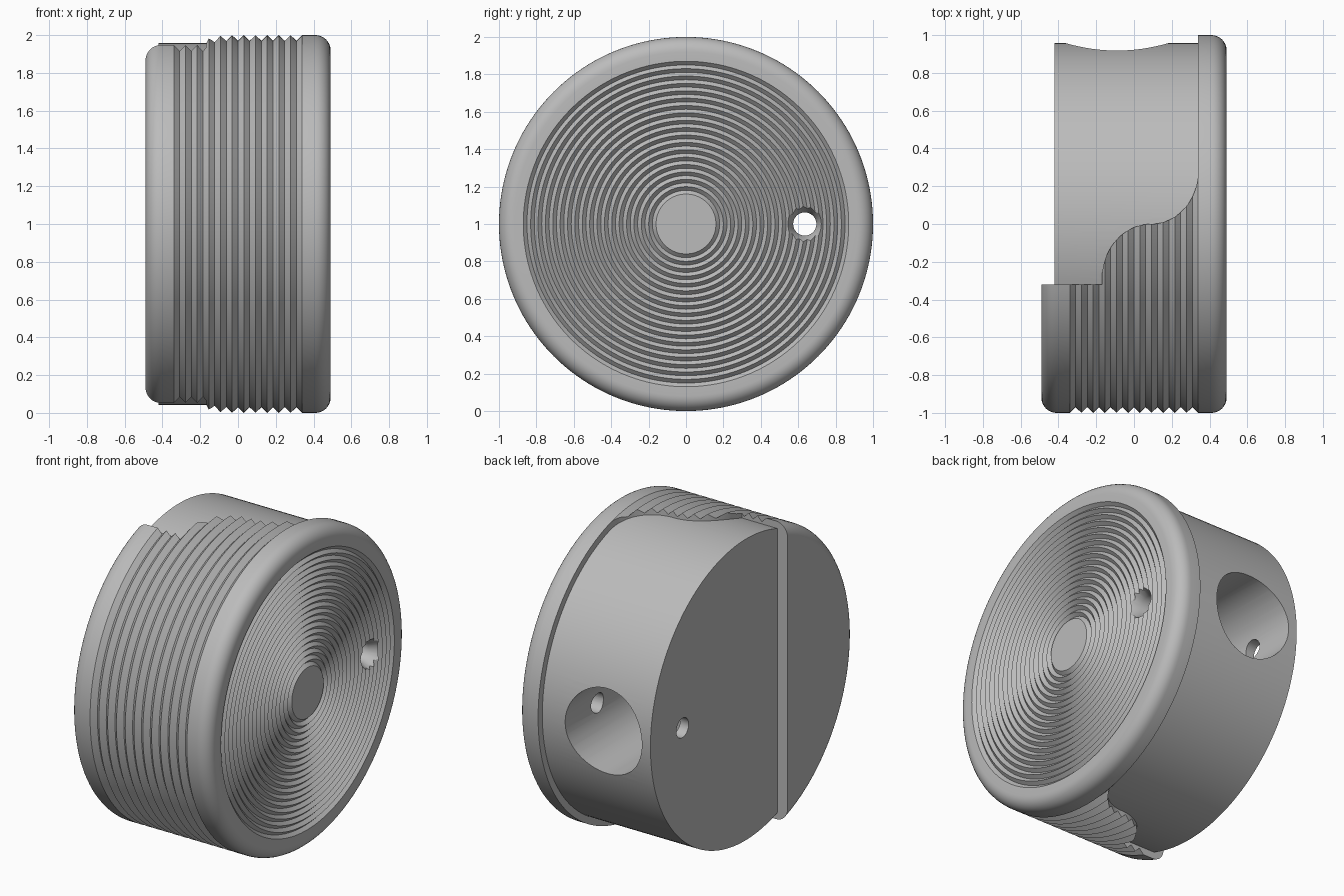
import bpy, bmesh, math
from mathutils import Matrix, Vector

cube = bpy.data.objects.get("Cube")
if cube:
    bpy.data.objects.remove(cube, do_unlink=True)

grey = bpy.data.materials.new("plain grey")
colour = (0.5, 0.5, 0.5, 1)
grey.use_nodes = True
grey.diffuse_color = colour
grey.node_tree.nodes["Principled BSDF"].inputs["Base Color"].default_value = colour

HALF, FLANGE, CORE, MID = 0.49, 0.34, 0.957, Vector((0, 0, 1))


def make(name, bm):
    bmesh.ops.remove_doubles(bm, verts=bm.verts, dist=1e-5)
    bmesh.ops.recalc_face_normals(bm, faces=bm.faces)
    mesh = bpy.data.meshes.new(name)
    bm.to_mesh(mesh)
    bm.free()
    mesh.materials.append(grey)
    ob = bpy.data.objects.new(name, mesh)
    bpy.context.collection.objects.link(ob)
    return ob


def lathe(name, profile, centre=MID, axis="X", steps=160):
    """Turn (along, radius) points about an axis through centre."""
    bm = bmesh.new()
    verts = [bm.verts.new((a, r, 0)) for a, r in profile]
    edges = [bm.edges.new(pair) for pair in zip(verts, verts[1:])]
    bmesh.ops.spin(bm, geom=verts + edges, cent=(0, 0, 0), axis=(1, 0, 0),
                   angle=math.tau, steps=steps, use_merge=True)
    if axis == "Y":
        bm.transform(Matrix.Rotation(math.pi / 2, 4, "Z"))
    bm.transform(Matrix.Translation(centre))
    return make(name, bm)


def combine(target, tool, operation):
    mod = target.modifiers.new(operation.lower(), "BOOLEAN")
    mod.operation, mod.object, mod.solver = operation, tool, "EXACT"
    tool.hide_render = True
    bpy.context.view_layer.objects.active = target
    bpy.ops.object.modifier_apply(modifier=mod.name)
    bpy.data.objects.remove(tool, do_unlink=True)


def arc(cx, cy, rx, ry, start, end, n=8):
    angles = [math.radians(start + (end - start) * i / n) for i in range(n + 1)]
    return [(cx + rx * math.cos(t), cy + ry * math.sin(t)) for t in angles]


# Grip: rounded ends, V grooves round the side and on the end face
side_count, ring_count = 11, 18
profile = [(-HALF, 0)] + arc(-HALF + 0.08, 0.92, 0.08, 0.08, 180, 90)
pitch = 2 * FLANGE / side_count
for i in range(side_count):
    x = -FLANGE + i * pitch
    profile += [(x, 1), (x + pitch / 2, 0.97)]
profile += [(FLANGE, 1)] + arc(HALF - 0.08, 0.92, 0.08, 0.08, 90, 0)
pitch = (0.87 - 0.16) / ring_count
for i in range(ring_count):
    r = 0.87 - i * pitch
    profile += [(HALF, r), (HALF - 0.02, r - pitch / 2)]
profile += [(HALF, 0.16), (HALF, 0)]
knob = lathe("knob", profile)

# Cut the back of the grip away along an S curve
outline = [(-0.7, -0.32), (-0.17, -0.32)]
outline += arc(0.09, -0.29, 0.26, 0.29, 180, 90, 20)
outline += arc(0.09, 0.28, 0.25, 0.28, -90, 0, 20)[1:]
outline += [(FLANGE, 1.2), (-0.7, 1.2)]
bm = bmesh.new()
base = bm.faces.new([bm.verts.new((x, y, -0.3)) for x, y in outline])
top = bmesh.ops.extrude_face_region(bm, geom=[base])["geom"]
bmesh.ops.translate(bm, vec=(0, 0, 2.6),
                    verts=[v for v in top if isinstance(v, bmesh.types.BMVert)])
combine(knob, make("back_cutter", bm), "DIFFERENCE")

# Plain inner drum
drum = lathe("drum", [(-0.42, 0), (-0.42, CORE), (0.4, CORE), (0.4, 0)])
combine(knob, drum, "UNION")

# Blind shaft socket from the back
socket = lathe("socket_cutter", [(0.3, 0), (0.3, 0.27), (1.2, 0.27), (1.2, 0)],
               Vector((-0.09, 0, 1)), "Y", 64)
combine(knob, socket, "DIFFERENCE")

# Countersunk screw hole through the drum
screw = lathe("screw_cutter",
              [(-0.6, 0), (-0.6, 0.062), (0.43, 0.062), (0.5, 0.1), (0.6, 0.1), (0.6, 0)],
              Vector((0, 0.635, 1)), "X", 40)
combine(knob, screw, "DIFFERENCE")

bpy.ops.object.select_all(action="DESELECT")
knob.select_set(True)
bpy.context.view_layer.objects.active = knob
bpy.ops.object.shade_smooth_by_angle(angle=math.radians(30))
